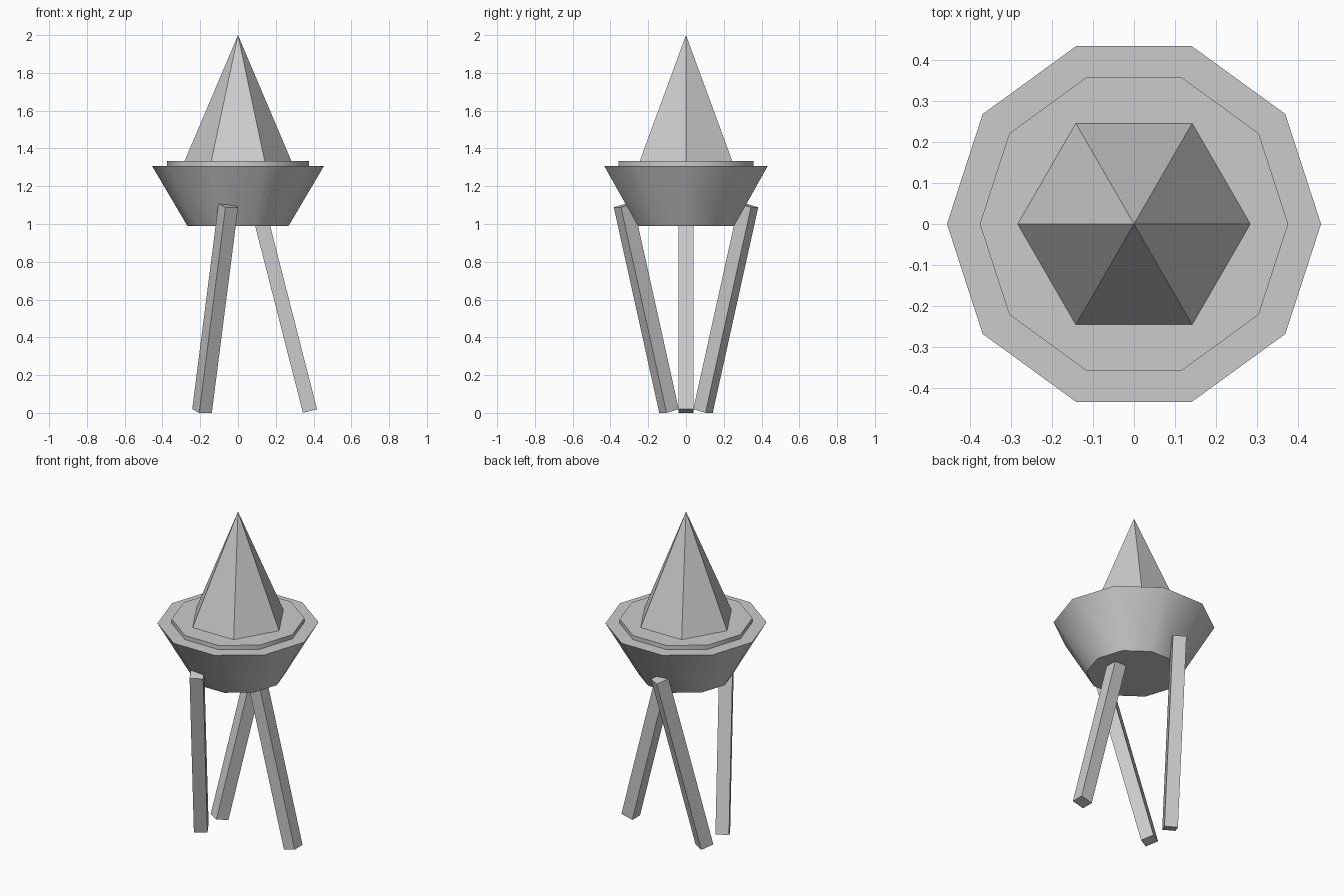
import bpy
from math import radians, cos, sin
from mathutils import Matrix, Vector

if "Cube" in bpy.data.objects:
    bpy.data.objects.remove(bpy.data.objects["Cube"])


def frustum(name, sides, r_bottom, r_top, z0, z1, smooth=False):
    bpy.ops.mesh.primitive_cone_add(vertices=sides, radius1=r_bottom, radius2=r_top,
                                    depth=z1 - z0, location=(0, 0, (z0 + z1) / 2))
    ob = bpy.context.object
    ob.name = name
    # turn so that a corner lies on the x axis
    ob.data.transform(Matrix.Rotation(radians(90), 4, 'Z'))
    if smooth:
        bpy.ops.object.shade_smooth_by_angle(angle=radians(40))
    return ob


def leg(name, turn, y_shift):
    """Square bar leaning outward along +x, turned about z, then shifted in y."""
    foot, top = Vector((0.381, 0, 0.01)), Vector((0.103, 0, 1.098))
    axis = top - foot
    bpy.ops.mesh.primitive_cube_add(size=1)
    ob = bpy.context.object
    ob.name = name
    tilt = Vector((0, 0, 1)).rotation_difference(axis).to_matrix().to_4x4()
    ob.matrix_world = (Matrix.Translation((0, y_shift, 0))
                       @ Matrix.Rotation(radians(turn), 4, 'Z')
                       @ Matrix.Translation((foot + top) / 2)
                       @ tilt
                       @ Matrix.Diagonal((0.077, 0.077, axis.length, 1)))


# body: flared bowl, raised lid and pointed roof
frustum("bowl", 10, 0.268, 0.455, 0.99, 1.307, smooth=True)
frustum("lid", 10, 0.375, 0.375, 1.30, 1.333, smooth=True)
frustum("spire", 6, 0.283, 0.0, 1.333, 2.0)

# three legs; the side pair lean inward toward the centre line
leg("right_leg", 0, 0)
leg("back_leg", -120, 0.42)
leg("front_leg", 120, -0.42)
